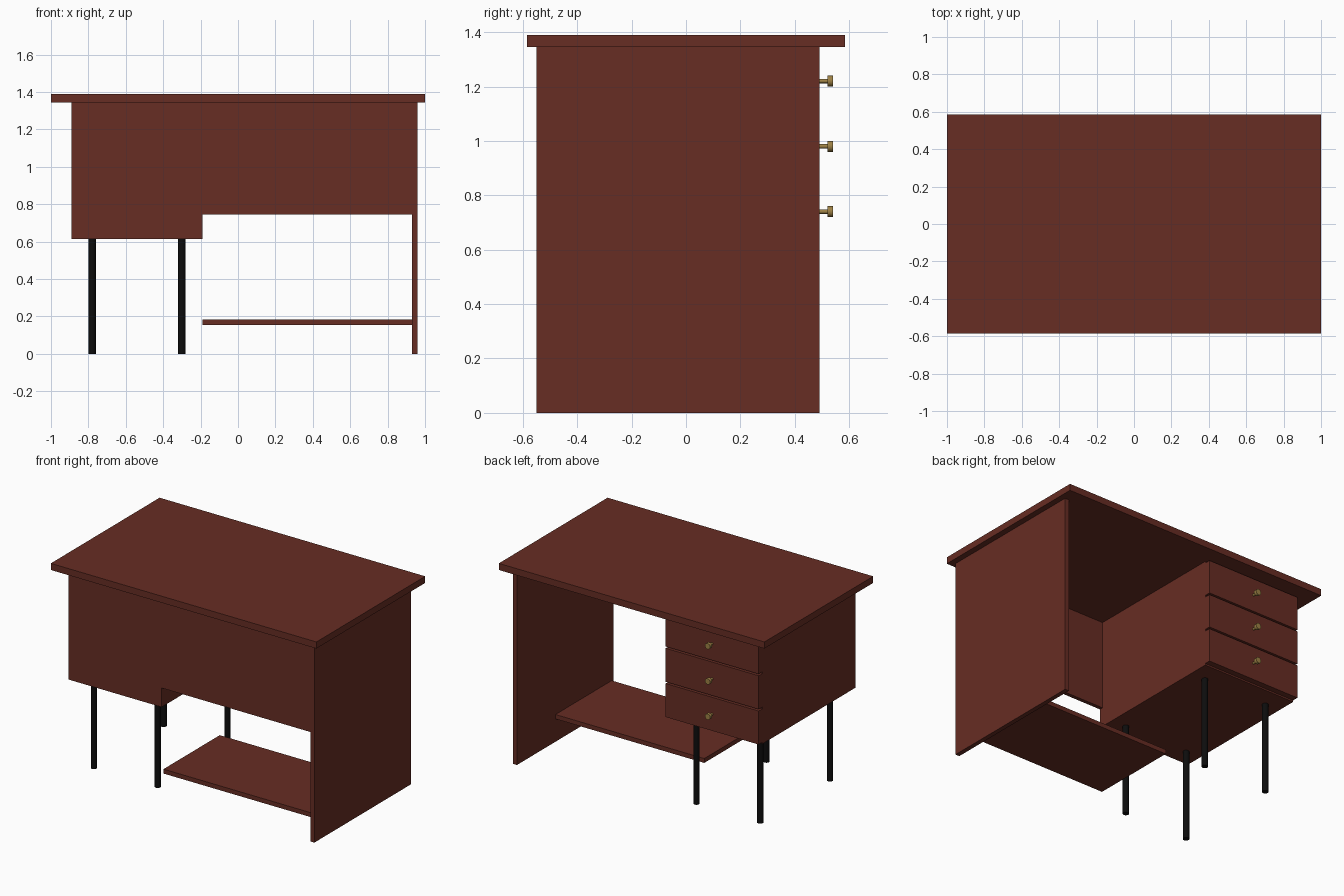
import bpy
import math

if "Cube" in bpy.data.objects:
    bpy.data.objects.remove(bpy.data.objects["Cube"])


def material(name, rgb):
    m = bpy.data.materials.new(name)
    m.diffuse_color = (*rgb, 1)
    m.use_nodes = True
    m.node_tree.nodes["Principled BSDF"].inputs["Base Color"].default_value = m.diffuse_color
    return m


wood = material("red_brown_wood", (0.135, 0.026, 0.017))
black = material("black_metal", (0.004, 0.004, 0.004))
brass = material("brass", (0.34, 0.22, 0.06))


def box(name, x, y, z, mat):
    """Box from (min, max) ranges on each axis."""
    bpy.ops.mesh.primitive_cube_add(size=1)
    o = bpy.context.object
    o.name = name
    o.location = [(a + b) / 2 for a, b in (x, y, z)]
    o.scale = [b - a for a, b in (x, y, z)]
    bpy.ops.object.transform_apply(location=False, rotation=False, scale=True)
    o.data.materials.append(mat)
    return o


def rod(name, loc, radius, depth, mat, along_y=False):
    """Round bar centred at loc, standing or pointing along y."""
    bpy.ops.mesh.primitive_cylinder_add(
        vertices=16, radius=radius, depth=depth, location=loc,
        rotation=(math.pi / 2 if along_y else 0, 0, 0))
    o = bpy.context.object
    o.name = name
    o.data.materials.append(mat)
    bpy.ops.object.shade_smooth_by_angle(angle=math.radians(35))
    return o


# Top, side panel, front panel and low shelf
box("table_top", (-1, 1), (-0.585, 0.585), (1.345, 1.39), wood)
box("side_panel", (0.93, 0.96), (-0.55, 0.49), (0, 1.345), wood)
box("front_panel", (-0.19, 0.93), (-0.55, -0.525), (0.745, 1.345), wood)
box("low_shelf", (-0.19, 0.93), (-0.53, 0.075), (0.155, 0.185), wood)

# Drawer cabinet
box("drawer_cabinet", (-0.89, -0.19), (-0.55, 0.45), (0.615, 1.345), wood)

# Drawer fronts with knobs on the sitting side
for i, z in enumerate((0.74, 0.98, 1.22), 1):
    box(f"drawer_front_{i}", (-0.89, -0.19), (0.45, 0.49),
        (z - 0.114, z + 0.114), wood)
    rod(f"knob_stem_{i}", (-0.54, 0.505, z), 0.008, 0.034, brass, True)
    rod(f"knob_head_{i}", (-0.54, 0.53, z), 0.02, 0.02, brass, True)

# Four round legs under the cabinet
for side, x in (("left", -0.78), ("right", -0.30)):
    for end, y in (("front", -0.435), ("back", 0.315)):
        rod(f"{end}_{side}_leg", (x, y, 0.3075), 0.02, 0.615, black)
